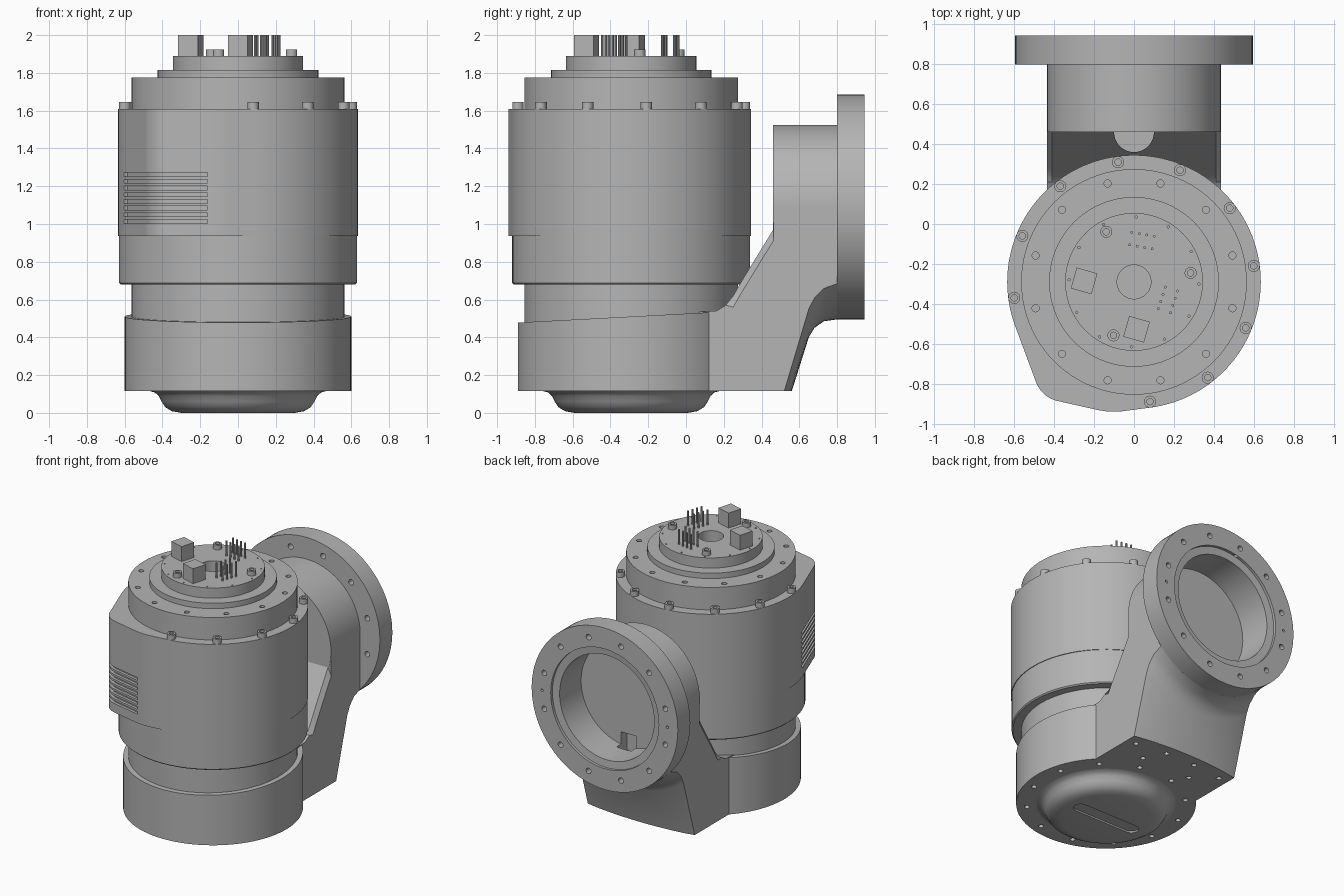
import bpy, bmesh
from math import sin, cos, pi, radians, sqrt, atan2
from mathutils import Matrix, Vector
from mathutils.geometry import convex_hull_2d

cube = bpy.data.objects.get("Cube")
if cube:
    bpy.data.objects.remove(cube)

GREY = (0.46, 0.46, 0.46, 1)
metal = bpy.data.materials.new("plain_grey")
metal.use_nodes = True
metal.diffuse_color = GREY
metal.node_tree.nodes["Principled BSDF"].inputs["Base Color"].default_value = GREY

AXIS = -0.29          # y of the upright motor axis
TUBE_Z = 1.09         # height of the horizontal tube axis
TO_Y = Matrix.Rotation(-pi / 2, 4, 'X')   # turns a z lathe to point along +y
UPRIGHT = Matrix.Translation((0, AXIS, 0))
SIDEWAYS = Matrix.Translation((0, 0, TUBE_Z)) @ TO_Y


def finish(name, bm, matrix=Matrix()):
    bmesh.ops.recalc_face_normals(bm, faces=bm.faces)
    bm.transform(matrix)
    me = bpy.data.meshes.new(name)
    bm.to_mesh(me)
    bm.free()
    me.materials.append(metal)
    me.shade_smooth()
    me.set_sharp_from_angle(angle=radians(30))
    ob = bpy.data.objects.new(name, me)
    bpy.context.collection.objects.link(ob)
    return ob


def lathe(name, profile, matrix=UPRIGHT, steps=96):
    bm = bmesh.new()
    vs = [bm.verts.new((r, 0, z)) for r, z in profile]
    es = [bm.edges.new(p) for p in zip(vs, vs[1:])]
    bmesh.ops.spin(bm, geom=vs + es, axis=(0, 0, 1), cent=(0, 0, 0),
                   angle=2 * pi, steps=steps)
    bmesh.ops.remove_doubles(bm, verts=bm.verts, dist=1e-5)
    return finish(name, bm, matrix)


def loft(name, loops, matrix=Matrix()):
    bm = bmesh.new()
    rings = [[bm.verts.new(p) for p in loop] for loop in loops]
    n = len(rings[0])
    for a, b in zip(rings, rings[1:]):
        for i in range(n):
            j = (i + 1) % n
            bm.faces.new((a[i], a[j], b[j], b[i]))
    bm.faces.new(rings[0])
    bm.faces.new(rings[-1])
    return finish(name, bm, matrix)


def prism(name, pts, z0, z1, matrix=UPRIGHT):
    return loft(name, [[(x, y, z) for x, y in pts] for z in (z0, z1)], matrix)


def pegs(name, places, r, z0, z1, matrix=UPRIGHT, sides=16):
    bm = bmesh.new()
    for x, y in places:
        bmesh.ops.create_cone(bm, cap_ends=True, segments=sides, radius1=r, radius2=r,
                              depth=z1 - z0,
                              matrix=Matrix.Translation((x, y, (z0 + z1) / 2)))
    return finish(name, bm, matrix)


def ring(r, count, start, step=30):
    return [(r * cos(radians(start + step * i)), r * sin(radians(start + step * i)))
            for i in range(count)]


cutters = []


def cutter(ob):
    ob.hide_render = True
    cutters.append(ob)
    return ob


def cut(ob, *tools):
    for t in tools:
        m = ob.modifiers.new("cut", 'BOOLEAN')
        m.operation, m.solver, m.object = 'DIFFERENCE', 'EXACT', t
    bpy.context.view_layer.update()
    me = bpy.data.meshes.new_from_object(
        ob.evaluated_get(bpy.context.evaluated_depsgraph_get()))
    ob.modifiers.clear()
    ob.data = me
    me.shade_smooth()
    me.set_sharp_from_angle(angle=radians(30))


# Motor shell: round outline with a rounded bulge at the front
cloud = [(cx + r * cos(2 * pi * i / 120), cy + r * sin(2 * pi * i / 120))
         for cx, cy, r in ((0, 0, 0.635), (-0.1, -0.25, 0.4), (-0.35, -0.45, 0.15))
         for i in range(120)]
hull = [Vector(cloud[i]) for i in convex_hull_2d(cloud)]
outline = []
for a, b in zip(hull, hull[1:] + hull[:1]):
    n = max(1, int((b - a).length / 0.02))
    outline += [a.lerp(b, i / n) for i in range(n)]
shell = prism("motor_shell", outline, 0.937, 1.61)

# Cooling slots wrapped round the bulge
arc = sorted((p for p in outline if -0.605 < p.x < -0.15 and p.y < -0.15),
             key=lambda p: atan2(-p.y, -p.x))
band = [p * 1.1 for p in arc] + [p * 0.97 for p in reversed(arc)]
cut(shell, *[cutter(prism("slot_cutter", band, z, z + 0.02))
             for z in [1.003 + 0.0355 * i for i in range(8)]])

# Lower motor and neck
lathe("lower_motor", [(0, 0.4), (0.565, 0.4), (0.565, 0.68), (0.622, 0.68),
                      (0.63, 0.688), (0.63, 0.94), (0, 0.94)])

# Stepped top cover with centre bore and screw holes
cover = lathe("top_cover", [(0, 1.58), (0.565, 1.58), (0.565, 1.775), (0.425, 1.775),
                            (0.425, 1.815), (0.345, 1.815), (0.345, 1.89), (0, 1.89)])
cut(cover, cutter(pegs("bore_cutter", [(0, 0)], 0.085, 1.72, 2, sides=48)),
    cutter(pegs("hole_cutter", ring(0.51, 12, 15), 0.018, 1.73, 1.85)),
    cutter(pegs("dot_cutter", ring(0.325, 12, 28), 0.006, 1.87, 1.95, sides=8)))

# Socket screws
def screw(name, x, y, z, h):
    lathe(name, [(0, -0.01), (0.03, -0.01), (0.03, h), (0.016, h), (0.016, h * 0.4),
                 (0, h * 0.4)], Matrix.Translation((x, y + AXIS, z)), 20)

for x, y in ring(0.605, 10, -82.4):
    screw("shell_screw", x, y, 1.61, 0.037)
for x, y in ring(0.287, 1, 119) + ring(0.287, 1, 9) + ring(0.287, 1, 249):
    screw("cover_screw", x, y, 1.89, 0.034)

# Connector blocks and pins
for x, y in ((-0.25, 0.005), (0.013, -0.237)):
    block = prism("connector_block", [(-.054, -.054), (.054, -.054), (.054, .054), (-.054, .054)],
                  1.88, 2.0, UPRIGHT @ Matrix.Translation((x, y, 0))
                  @ Matrix.Rotation(radians(-16), 4, 'Z'))
grid = [(0.038 * (i - 1.5), s * 0.032) for i in range(4) for s in (-1, 1)]
for x, y, turn in ((0.04, 0.207, -10), (0.17, -0.09, 72)):
    pegs("connector_pins", grid, 0.007, 1.88, 2.0, UPRIGHT @ Matrix.Translation((x, y, 0))
         @ Matrix.Rotation(radians(turn), 4, 'Z'), 10)

# Round base housing with a sloping rim
rim = ring(0.6, 96, 0, 3.75)
base = loft("base_housing", [[(x, y, 0.115) for x, y in rim],
                             [(x, y, 0.51 + 0.053 * y) for x, y in rim]], UPRIGHT)

# Arm rising from the base to the tube, rounded at the back to meet the flange
def arm_section(x):
    d = 0.595 - sqrt(0.595 ** 2 - x * x)
    drop = 0.06 if abs(x) > 0.42 else 0
    back = [(-0.1, 0.115), (0.56 - 0.21 * d, 0.115), (0.65, 0.40 + 0.79 * d),
            (0.68, 0.45 + 0.84 * d), (0.73, 0.485 + 0.92 * d), (0.8, 0.495 + d),
            (0.8, TUBE_Z), (0.462, TUBE_Z)]
    top = [(0.462, 0.97), (0.4, 0.87), (0.29, 0.69), (0.25, 0.62)]
    foot = [(0.21, 0.57), (0.16, 0.54), (-0.1, 0.525)]
    return [(x, y, z) for y, z in back + [(y, z - drop) for y, z in top] + foot]

stations = [-0.435, -0.41] + [0.05 * i for i in range(-8, 9)] + [0.41, 0.435]
arm = loft("arm", [arm_section(x) for x in stations])

# Horizontal tube with flange
tube = lathe("tube_flange", [(0, 0.46), (0.435, 0.46), (0.435, 0.8), (0.595, 0.8),
                             (0.595, 0.945), (0, 0.945)], SIDEWAYS)
bore = cutter(lathe("tube_bore_cutter", [(0, 0.67), (0.385, 0.67), (0.385, 0.92), (0.44, 0.925),
                                         (0.44, 1), (0, 1)], SIDEWAYS))
bolts = cutter(pegs("bolt_cutter", ring(0.51, 12, 15), 0.02, 0.78, 1, SIDEWAYS))
dowels = cutter(pegs("dowel_cutter", ring(0.51, 2, 0, 180), 0.01, 0.9, 1, SIDEWAYS))
notch = cutter(prism("notch_cutter", [(-.06, .6), (.06, .6), (.06, .72), (-.06, .72)],
                     0.64, 0.8, Matrix()))
channel = cutter(pegs("channel_cutter", [(0, 0.46)], 0.1, 0.65, 1.2, Matrix(), 32))
cut(tube, bore, bolts, dowels, notch)

# Screw holes under the base and arm
under = ring(0.53, 12, 15) + [(s * x, y) for s in (-1, 1)
                              for x, y in ((0.36, 0.74), (0.12, 0.77), (0.2, 0.62))]
holes = cutter(pegs("under_hole_cutter", under, 0.018, 0.0, 0.15))
cut(base, holes)
cut(arm, bore, notch, channel, holes)

# Domed bottom cap with an engraved rounded slot
cap = lathe("bottom_cap", [(0, 0.13), (0.465, 0.13), (0.465, 0.115), (0.44, 0.108),
                           (0.42, 0.09), (0.405, 0.06), (0.385, 0.03), (0.35, 0.009),
                           (0.30, 0), (0, 0)])
oval = [(s * (0.22 + 0.05 * cos(a)), s * 0.05 * sin(a)) for s in (1, -1)
        for a in [pi * (i / 12 - 0.5) for i in range(13)]]
cut(cap, cutter(prism("oval_cutter", oval, -0.05, 0.012)))

for c in cutters:
    bpy.data.objects.remove(c)
